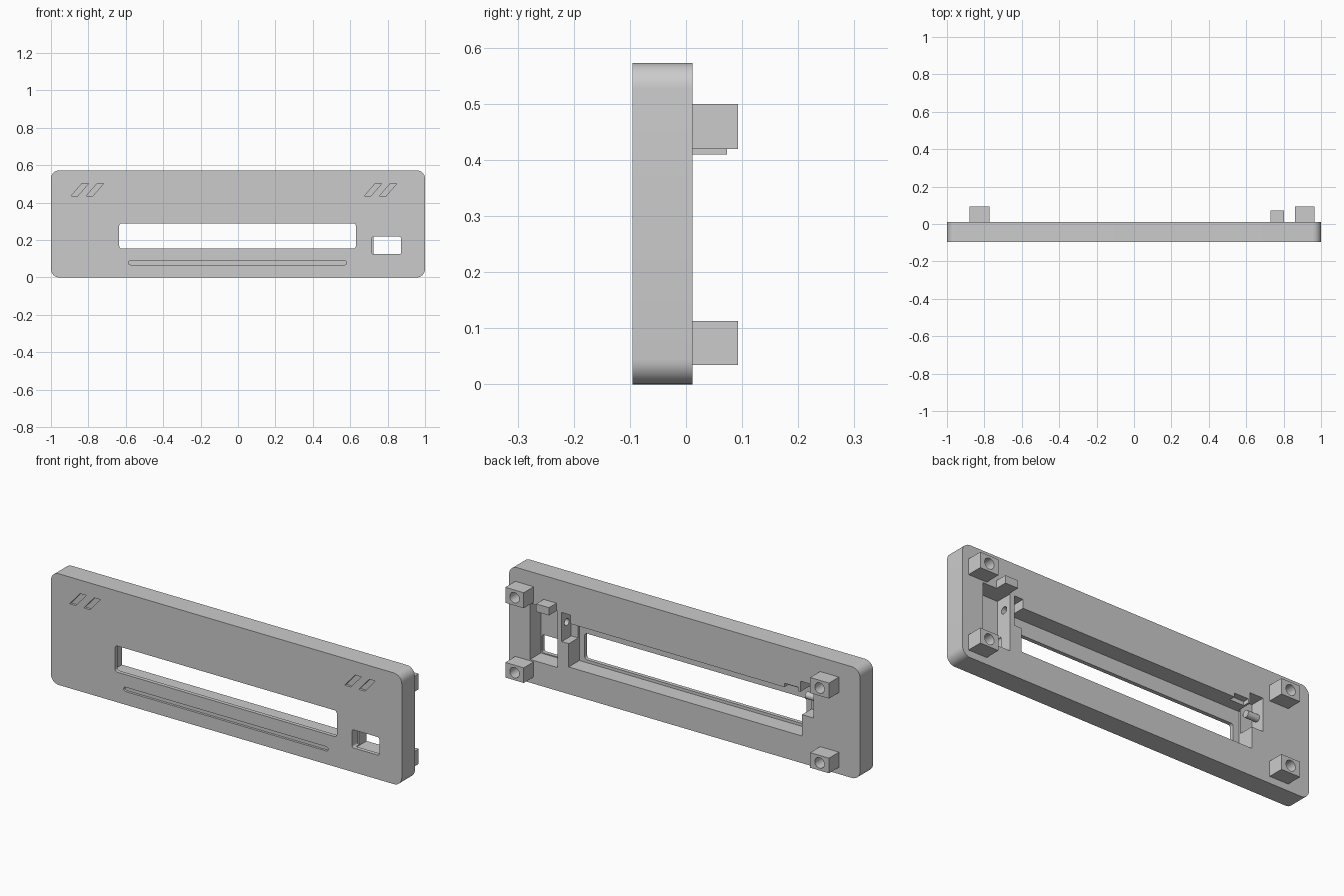
import bpy, bmesh, math
from mathutils import Vector, Matrix

cube = bpy.data.objects.get("Cube")
if cube:
    bpy.data.objects.remove(cube, do_unlink=True)

grey = bpy.data.materials.new("plain grey")
grey.use_nodes = True
COLOR = (0.6, 0.6, 0.6, 1)
grey.diffuse_color = COLOR
grey.node_tree.nodes["Principled BSDF"].inputs["Base Color"].default_value = COLOR

FRONT, BACK, FLOOR = -0.095, 0.012, -0.075


def finish(name, bm):
    bmesh.ops.recalc_face_normals(bm, faces=bm.faces)
    mesh = bpy.data.meshes.new(name)
    bm.to_mesh(mesh)
    bm.free()
    mesh.materials.append(grey)
    obj = bpy.data.objects.new(name, mesh)
    bpy.context.collection.objects.link(obj)
    return obj


def prism(name, outline, y0, y1):
    """Extrude an x-z outline from y0 to y1."""
    bm = bmesh.new()
    face = bm.faces.new([bm.verts.new((x, y0, z)) for x, z in outline])
    out = bmesh.ops.extrude_face_region(bm, geom=[face])
    verts = [v for v in out["geom"] if isinstance(v, bmesh.types.BMVert)]
    bmesh.ops.translate(bm, verts=verts, vec=(0, y1 - y0, 0))
    return finish(name, bm)


def rounded(x0, x1, z0, z1, r, steps=8):
    """Outline of a rectangle with round corners."""
    corners = [(x1 - r, z1 - r), (x0 + r, z1 - r), (x0 + r, z0 + r), (x1 - r, z0 + r)]
    points = []
    for i, (cx, cz) in enumerate(corners):
        for k in range(steps + 1):
            a = math.pi / 2 * (i + k / steps)
            points.append((cx + r * math.cos(a), cz + r * math.sin(a)))
    return points


def box(name, x0, x1, y0, y1, z0, z1):
    return prism(name, [(x0, z0), (x1, z0), (x1, z1), (x0, z1)], y0, y1)


def rod(name, center, r, length, axis):
    bm = bmesh.new()
    turn = Vector((0, 0, 1)).rotation_difference(Vector(axis)).to_matrix().to_4x4()
    bmesh.ops.create_cone(bm, cap_ends=True, segments=32, radius1=r, radius2=r,
                          depth=length, matrix=Matrix.Translation(center) @ turn)
    return finish(name, bm)


def cut(target, cutter):
    mod = target.modifiers.new("cut", "BOOLEAN")
    mod.operation, mod.solver, mod.object = "DIFFERENCE", "EXACT", cutter
    bpy.context.view_layer.objects.active = target
    bpy.ops.object.modifier_apply(modifier=mod.name)
    bpy.data.objects.remove(cutter, do_unlink=True)


def smooth(obj):
    bpy.ops.object.select_all(action="DESELECT")
    obj.select_set(True)
    bpy.context.view_layer.objects.active = obj
    bpy.ops.object.shade_smooth_by_angle(angle=math.radians(30))


# Front panel
panel = prism("front_panel", rounded(-1, 1, 0, 0.573, 0.045), FRONT, BACK)

# Pockets in the back: display bay, connector bay, end slots and top notch
cut(panel, box("display_bay", -0.67, 0.66, FLOOR, 0.1, 0.14, 0.365))
cut(panel, box("connector_bay", 0.725, 0.88, FLOOR, 0.1, 0.12, 0.41))
cut(panel, box("left_slot", 0.65, 0.70, -0.065, 0.1, 0.26, 0.41))
cut(panel, box("right_slot", -0.735, -0.66, -0.065, 0.1, 0.25, 0.42))
cut(panel, box("top_notch", -0.65, -0.57, -0.02, 0.1, 0.35, 0.385))

# Openings through the front
cut(panel, prism("display_window", rounded(-0.635, 0.63, 0.155, 0.29, 0.014), -0.2, -0.05))
cut(panel, prism("connector_window", rounded(0.716, 0.872, 0.125, 0.218, 0.01), -0.2, -0.05))

# Hole in the thin wall between the bays
cut(panel, rod("wall_hole", (0.7125, -0.03, 0.345), 0.018, 0.05, (1, 0, 0)))

# Engraved groove and slanted marks on the front
cut(panel, prism("groove", rounded(-0.585, 0.58, 0.068, 0.09, 0.0105), -0.2, FRONT + 0.012))
for x in (-0.893, -0.812, 0.675, 0.756):
    mark = [(x, 0.435), (x + 0.035, 0.435), (x + 0.094, 0.503), (x + 0.059, 0.503)]
    cut(panel, prism("slanted_mark", mark, -0.2, FRONT + 0.012))
smooth(panel)

# Mounting posts with screw holes
for side, x0, x1 in (("left", 0.86, 0.965), ("right", -0.88, -0.773)):
    for level, z0, z1 in (("lower", 0.035, 0.113), ("upper", 0.42, 0.5)):
        post = box(f"{level}_{side}_post", x0, x1, BACK - 0.002, 0.093, z0, z1)
        middle = ((x0 + x1) / 2, 0.093, (z0 + z1) / 2)
        cut(post, rod("screw_hole", middle, 0.027, 0.14, (0, 1, 0)))
        smooth(post)

# Small tab above the connector bay, and the pin in the right slot
box("connector_tab", 0.73, 0.803, BACK - 0.03, 0.073, 0.41, 0.45)
smooth(rod("slot_pin", (-0.705, -0.03, 0.335), 0.018, 0.07, (1, 0, 0)))
